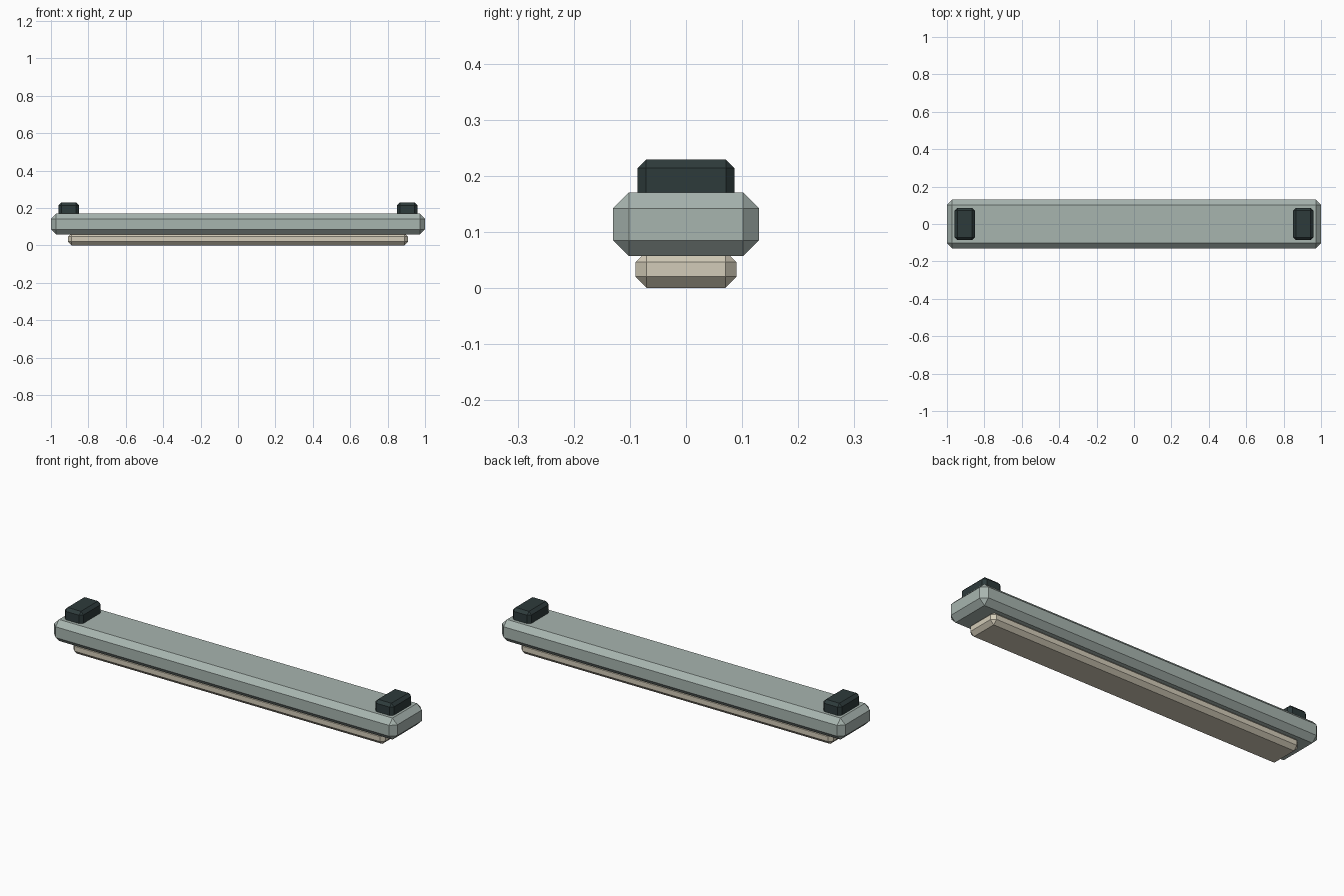
import bpy
import bmesh
from mathutils import Matrix, Vector

default_cube = bpy.data.objects.get("Cube")
if default_cube:
    bpy.data.objects.remove(default_cube, do_unlink=True)


def make_material(name, rgb):
    mat = bpy.data.materials.new(name)
    mat.use_nodes = True
    color = (*rgb, 1.0)
    mat.diffuse_color = color
    mat.node_tree.nodes["Principled BSDF"].inputs["Base Color"].default_value = color
    return mat


def chamfered_box(name, low, high, chamfer, mat):
    """Flat-faced box between two corners, with every edge chamfered."""
    low, high = Vector(low), Vector(high)
    bm = bmesh.new()
    bmesh.ops.create_cube(bm, size=1.0, matrix=Matrix.Diagonal((*(high - low), 1.0)))
    bmesh.ops.bevel(bm, geom=bm.edges[:], offset=chamfer, offset_type='OFFSET',
                    segments=1, profile=0.5, affect='EDGES')
    mesh = bpy.data.meshes.new(name)
    bm.to_mesh(mesh)
    bm.free()
    mesh.materials.append(mat)
    obj = bpy.data.objects.new(name, mesh)
    obj.location = (low + high) / 2
    bpy.context.collection.objects.link(obj)
    return obj


housing_grey = make_material("grey green housing", (0.39, 0.46, 0.43))
diffuser_cream = make_material("cream diffuser", (0.65, 0.60, 0.48))
mount_dark = make_material("dark slate mount", (0.027, 0.043, 0.044))

# Long main body
chamfered_box("housing", (-1, -0.13, 0.057), (1, 0.13, 0.17), 0.028, housing_grey)

# Light strip partly sunk into the underside
chamfered_box("diffuser", (-0.91, -0.09, 0), (0.91, 0.09, 0.066), 0.02, diffuser_cream)

# Mounting block near each end
for side, x in (("left", 0.905), ("right", -0.905)):
    chamfered_box(side + "_mount", (x - 0.054, -0.086, 0.14), (x + 0.054, 0.086, 0.229),
                  0.015, mount_dark)
